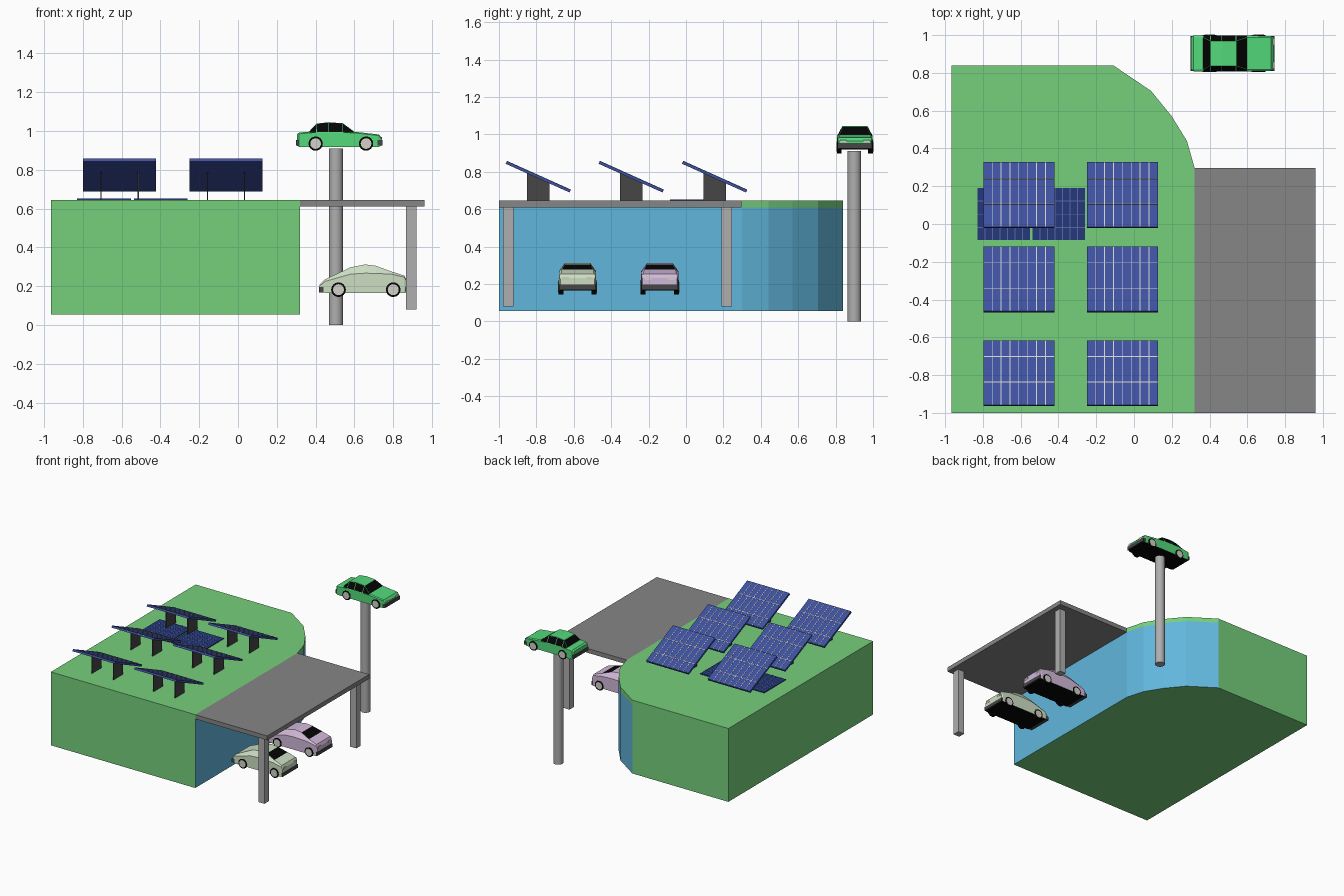
import bpy, bmesh, math
from mathutils import Matrix, Vector

if "Cube" in bpy.data.objects:
    bpy.data.objects.remove(bpy.data.objects["Cube"])


def material(name, rgb):
    m = bpy.data.materials.new(name)
    m.diffuse_color = tuple(c ** 2.2 for c in rgb) + (1,)
    m.use_nodes = True
    m.node_tree.nodes["Principled BSDF"].inputs["Base Color"].default_value = m.diffuse_color
    return m


GREEN = material("wall_green", (0.46, 0.81, 0.48))
BLUE = material("glass_blue", (0.38, 0.71, 0.86))
GREY = material("roof_grey", (0.52, 0.52, 0.52))
STONE = material("post_grey", (0.68, 0.68, 0.68))
DARK = material("dark_grey", (0.28, 0.28, 0.28))
BLACK = material("black", (0.05, 0.05, 0.05))
PALE = material("pale", (0.82, 0.82, 0.78))
CELL = material("solar_blue", (0.25, 0.32, 0.62))
NAVY = material("flat_solar_blue", (0.16, 0.23, 0.48))
NAVY_LINE = material("flat_solar_line", (0.35, 0.42, 0.65))
CAR_GREEN = material("car_green", (0.33, 0.85, 0.48))
CAR_PALE = material("car_pale_green", (0.80, 0.87, 0.76))
CAR_PINK = material("car_pink", (0.82, 0.72, 0.85))


def finish(name, bm, mats):
    bmesh.ops.recalc_face_normals(bm, faces=bm.faces)
    me = bpy.data.meshes.new(name)
    bm.to_mesh(me)
    bm.free()
    for m in mats:
        me.materials.append(m)
    ob = bpy.data.objects.new(name, me)
    bpy.context.collection.objects.link(ob)
    return ob


def add_box(bm, lo, hi, mat=0, mx=Matrix()):
    lo, hi = Vector(lo), Vector(hi)
    m = mx @ Matrix.Translation((lo + hi) / 2) @ Matrix.Diagonal((*(hi - lo), 1))
    geo = bmesh.ops.create_cube(bm, size=1, matrix=m)
    for f in {f for v in geo["verts"] for f in v.link_faces}:
        f.material_index = mat


def box(name, lo, hi, mat):
    bm = bmesh.new()
    add_box(bm, lo, hi)
    return finish(name, bm, [mat])


# Building: footprint with a rounded corner, glazed below a green band
foot = [(-0.965, -1), (0.32, -1), (0.32, 0.30), (0.28, 0.44), (0.20, 0.57),
        (0.09, 0.705), (-0.11, 0.84), (-0.965, 0.84)]
bm = bmesh.new()
rings = [[bm.verts.new((x, y, z)) for x, y in foot] for z in (0.055, 0.61, 0.645)]
bm.faces.new(rings[0])
bm.faces.new(rings[2])
for tier in range(2):
    a, b = rings[tier], rings[tier + 1]
    for i in range(len(foot)):
        j = (i + 1) % len(foot)
        f = bm.faces.new((a[i], a[j], b[j], b[i]))
        f.material_index = int(tier == 0 and 1 <= i <= 5)
finish("building", bm, [GREEN, BLUE])

# Carport canopy and its posts
box("canopy", (0.32, -1, 0.61), (0.96, 0.297, 0.645), GREY)
for n, y in (("front", -0.95), ("back", 0.217)):
    box(n + "_post", (0.865, y - 0.028, 0.08), (0.92, y + 0.028, 0.61), STONE)

# Tall display pole
bm = bmesh.new()
bmesh.ops.create_cone(bm, cap_ends=True, segments=24, radius1=0.036, radius2=0.036,
                      depth=0.91, matrix=Matrix.Translation((0.505, 0.9, 0.455)))
pole = finish("display_pole", bm, [STONE])
bpy.context.view_layer.objects.active = pole
pole.select_set(True)
bpy.ops.object.shade_smooth_by_angle()


# Solar panel slab with thin raised grid lines
def panel(name, w, l, t, cols, rows, mx, mats):
    bm = bmesh.new()
    add_box(bm, (-w / 2, -l / 2, -t / 2), (w / 2, l / 2, t / 2), 0, mx)
    top, h = t / 2 + 0.0012, 0.002
    for i in range(1, cols):
        x = -w / 2 + w * i / cols
        add_box(bm, (x - h, -l / 2, 0), (x + h, l / 2, top), 1, mx)
    for y in rows:
        add_box(bm, (-w / 2, y - h, 0), (w / 2, y + h, top), 1, mx)
    finish(name, bm, mats)


TILT = math.atan2(0.155, 0.345)
for r, y in enumerate((-0.79, -0.293, 0.153)):
    for c, x in enumerate((-0.61, -0.062)):
        mx = Matrix.Translation((x, y, 0.773)) @ Matrix.Rotation(-TILT, 4, "X")
        panel(f"tilted_panel_{r}_{c}", 0.376, 0.375, 0.016, 8, (0.093, -0.055), mx,
              [CELL, PALE])
        # Two thin support plates with slanted tops
        bm = bmesh.new()
        for sx in (-0.096, 0.096):
            prof = [(-0.06, 0.644), (0.06, 0.644),
                    (0.06, 0.771 - 0.06 * math.tan(TILT)),
                    (-0.06, 0.771 + 0.06 * math.tan(TILT))]
            f = bm.faces.new([bm.verts.new((x + sx - 0.003, y + py, z)) for py, z in prof])
            ext = bmesh.ops.extrude_face_region(bm, geom=[f], use_keep_orig=True)
            bmesh.ops.translate(bm, vec=(0.006, 0, 0), verts=[
                v for v in ext["geom"] if isinstance(v, bmesh.types.BMVert)])
        finish(f"panel_support_{r}_{c}", bm, [DARK])

# Flat panels lying on the roof
for n, x in (("left", -0.69), ("right", -0.398)):
    panel("flat_panel_" + n, 0.278, 0.276, 0.006, 7, (-0.07, 0, 0.07),
          Matrix.Translation((x, 0.052, 0.648)), [NAVY, NAVY_LINE])


# Car: lofted sections (x, bottom, belt, top, half width, top half width)
def car(name, y, secs, paint, top_glass, side_glass, wheels, wheel_r, bumper_z, lamp_z):
    bm = bmesh.new()
    rings = [[bm.verts.new((x, y + dy, z)) for dy, z in
              ((-w, zb), (w, zb), (w, zm), (wt, zt), (-wt, zt), (-w, zm))]
             for x, zb, zm, zt, w, wt in secs]
    bm.faces.new(rings[0])
    bm.faces.new(rings[-1])
    glass = []
    for i, (a, b) in enumerate(zip(rings, rings[1:])):
        for k in range(6):
            j = (k + 1) % 6
            f = bm.faces.new((a[k], a[j], b[j], b[k]))
            f.material_index = 1 if k == 0 else 0
            if (k == 3 and i in top_glass) or (k in (2, 4) and i in side_glass):
                glass.append(f)
    bm.normal_update()
    bmesh.ops.inset_individual(bm, faces=glass, thickness=0.003)
    for f in glass:
        f.material_index = 1
    finish(name + "_body", bm, [paint, BLACK])

    # Bumpers and lamps at both ends
    x0, x1, w = secs[0][0], secs[-1][0], secs[3][4]
    bm = bmesh.new()
    for x, s in ((x0, 1), (x1, -1)):
        xa, xb = sorted((x - s * 0.003, x + s * 0.025))
        add_box(bm, (xa, y - w * 0.97, bumper_z), (xb, y + w * 0.97, bumper_z + 0.028), 0)
    for s in (-1, 1):
        ya, yb = sorted((y + s * 0.045, y + s * 0.08))
        add_box(bm, (x1 - 0.01, ya, lamp_z), (x1 + 0.002, yb, lamp_z + 0.014), 1)
    finish(name + "_trim", bm, [DARK, PALE])

    # Wheels: black tyre with a pale hub
    bm = bmesh.new()
    zc = secs[3][1] + WHEEL_LIFT
    for x in wheels:
        for s in (-1, 1):
            for r, d, out, mi in ((wheel_r, 0.026, 0.0, 0), (wheel_r * 0.75, 0.01, 0.01, 1)):
                m = Matrix.Translation((x, y + s * (w - 0.011 + out), zc)) @ \
                    Matrix.Rotation(math.pi / 2, 4, "X")
                g = bmesh.ops.create_cone(bm, cap_ends=True, segments=16, radius1=r,
                                          radius2=r, depth=d, matrix=m)
                for f in {f for v in g["verts"] for f in v.link_faces}:
                    f.material_index = mi
    finish(name + "_wheels", bm, [BLACK, PALE])


WHEEL_LIFT = 0.017
sedan = [(0.303, 0.925, 0.975, 0.982, 0.085, 0.080), (0.315, 0.918, 0.985, 0.992, 0.095, 0.085),
         (0.365, 0.918, 0.990, 0.996, 0.095, 0.085), (0.405, 0.918, 0.992, 1.038, 0.095, 0.066),
         (0.465, 0.918, 0.992, 1.045, 0.095, 0.066), (0.540, 0.918, 0.992, 1.040, 0.095, 0.066),
         (0.600, 0.918, 0.990, 0.996, 0.095, 0.085), (0.725, 0.918, 0.976, 0.982, 0.092, 0.085),
         (0.741, 0.925, 0.958, 0.964, 0.085, 0.080)]
car("display_car", 0.903, sedan, CAR_GREEN, (2, 5), (2, 3, 4, 5), (0.40, 0.66), 0.037,
    0.925, 0.955)

wedge = [(0.420, 0.180, 0.200, 0.208, 0.090, 0.085), (0.450, 0.165, 0.225, 0.236, 0.100, 0.085),
         (0.580, 0.165, 0.262, 0.297, 0.100, 0.072), (0.655, 0.165, 0.267, 0.312, 0.100, 0.068),
         (0.710, 0.165, 0.266, 0.305, 0.100, 0.070), (0.790, 0.165, 0.262, 0.276, 0.100, 0.084),
         (0.858, 0.165, 0.246, 0.254, 0.098, 0.088), (0.868, 0.170, 0.225, 0.232, 0.092, 0.086)]
for n, y, paint in (("front", -0.58, CAR_PALE), ("back", -0.14, CAR_PINK)):
    car(n + "_parked_car", y, wedge, paint, (4,), (), (0.518, 0.80), 0.038, 0.168, 0.222)
